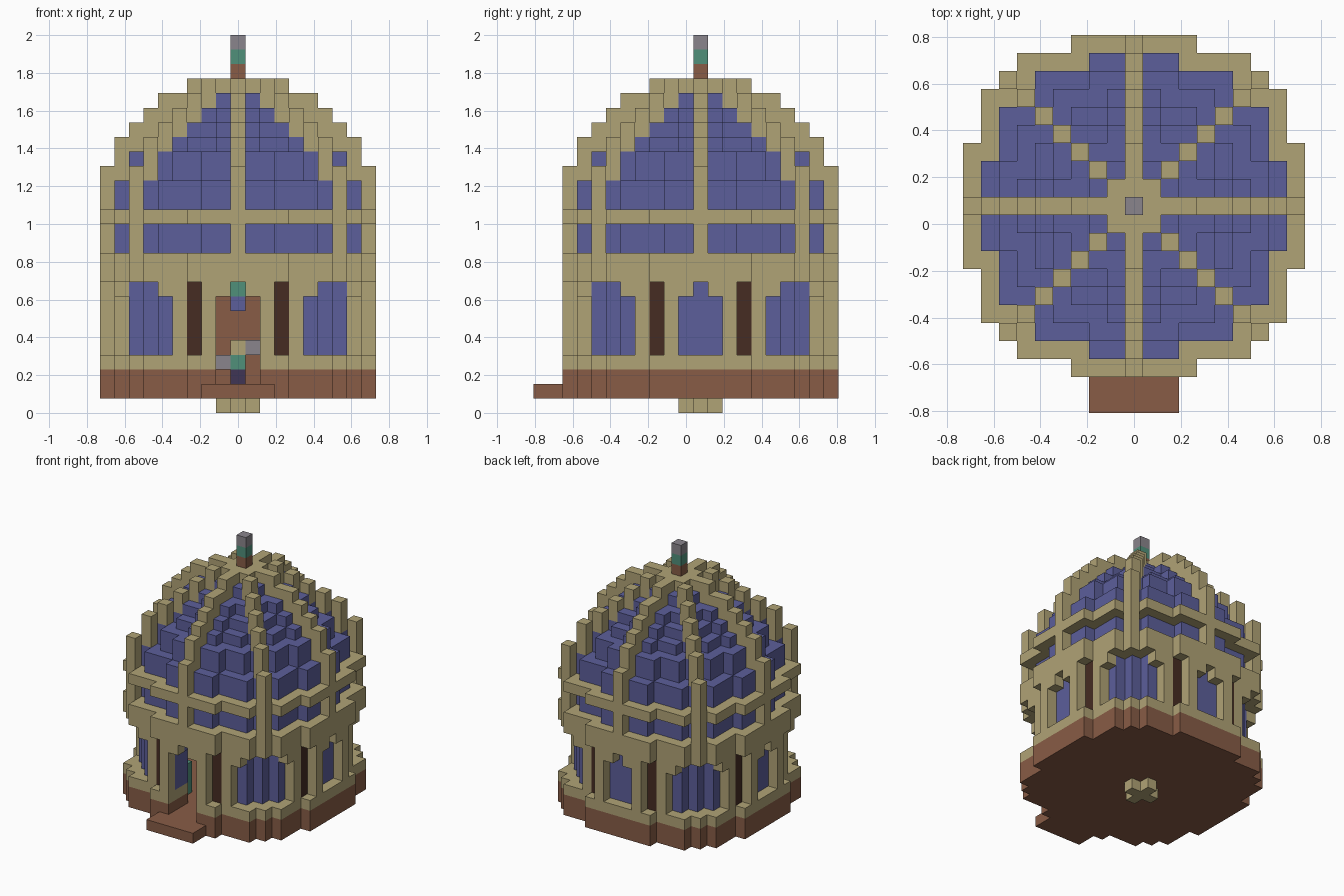
import bpy, bmesh, math
from mathutils import Vector

cube = bpy.data.objects.get("Cube")
if cube:
    bpy.data.objects.remove(cube)

U = 2 / 26          # edge of one block
grid = {}           # block position -> part name


def material(name, rgb):
    m = bpy.data.materials.new(name)
    m.use_nodes = True
    m.diffuse_color = (*rgb, 1)
    bsdf = m.node_tree.nodes["Principled BSDF"]
    bsdf.inputs["Base Color"].default_value = (*rgb, 1)
    bsdf.inputs["Roughness"].default_value = 0.9
    return m


stone = material("sandstone", (0.434, 0.366, 0.181))
glass = material("blue_glass", (0.107, 0.114, 0.328))
brick = material("brown_brick", (0.246, 0.107, 0.061))
dark = material("dark_wood", (0.061, 0.025, 0.016))
green = material("green", (0.08, 0.279, 0.195))
grey = material("grey", (0.254, 0.235, 0.262))
purple = material("dark_purple", (0.05, 0.035, 0.09))

PARTS = {
    "foot": stone, "base": brick, "front_step": brick, "wall": stone,
    "columns": stone, "window_glass": glass, "slit_windows": dark,
    "upper_band": stone, "dome_ribs": stone, "dome_glass": glass,
    "dome_cap": stone, "spire_base": brick, "spire_middle": green,
    "spire_tip": grey, "console": brick, "console_green": green,
    "console_grey": grey, "console_light": stone, "console_blue": glass,
    "console_purple": purple, "planter": green,
}


def disc(rows):
    """Round layer from the half depth of each row, counted from the middle."""
    return [(i, j) for i in range(1 - len(rows), len(rows))
            for j in range(-rows[abs(i)], rows[abs(i)] + 1)]


def circle(r):
    return disc([int(math.sqrt(r * r - i * i)) for i in range(int(r) + 1)])


def around(a, b):
    """All mirrored and swapped copies of one plan position."""
    return {(s * p, t * q) for p, q in ((a, b), (b, a))
            for s in (1, -1) for t in (1, -1)}


def fill(part, plan, k0, k1):
    for i, j in plan:
        for k in range(k0, k1):
            grid[i, j, k] = part


def carve(plan, k0, k1):
    for i, j in plan:
        for k in range(k0, k1):
            grid.pop((i, j, k), None)


outer = disc([9, 9, 9, 9, 8, 8, 8, 7, 6, 3])
inner = disc([8, 8, 8, 7, 7, 7, 6, 5, 2])
box = [(i, j) for i in (-1, 0, 1) for j in (-1, 0, 1)]

# Foot, base and step
fill("foot", [p for p in box if 0 in p], 0, 1)
fill("base", outer, 1, 3)
fill("front_step", [(i, j) for i in range(-2, 3) for j in (-11, -10)], 1, 2)

# Wall with sill, windows and columns
fill("wall", outer, 3, 4)
fill("window_glass", inner, 4, 9)
fill("slit_windows", around(3, 8), 4, 9)
fill("columns", around(2, 9) | around(4, 8), 4, 9)
fill("columns", around(1, 9) | around(5, 8), 8, 9)
fill("wall", outer, 9, 11)

# Ribs over the dome: four straight and four diagonal
rib_top = [23, 23, 23, 23, 22, 22, 21, 20, 19, 17, 17]
for i in range(1, 10):
    fill("dome_ribs", around(i, 0), 11, rib_top[i])
    if i < 8:
        fill("dome_ribs", around(i, i), 11, rib_top[round(i * math.sqrt(2))])
fill("dome_cap", box, 22, 23)

# Glass dome in shrinking layers, and the stone band around it
fill("dome_glass", inner, 11, 16)
fill("upper_band", outer, 13, 14)
fill("dome_glass", circle(7.5), 16, 18)
for k, r in enumerate((6.3, 5.2, 4.2, 2.5), 18):
    fill("dome_glass", circle(r), k, k + 1)

# Spire
for k, part in enumerate(("spire_base", "spire_middle", "spire_tip"), 23):
    fill(part, [(0, 0)], k, k + 1)

# Room and doorway
carve(circle(7.2), 2, 9)
doorway = [(i, j) for i in (-1, 0, 1) for j in (-9, -8, -7)]
carve(doorway, 2, 8)
carve([p for p in doorway if p[0] == 0], 8, 9)

# Console inside the room
fill("console", box, 2, 8)
for part, i, k in (("console_purple", 0, 2), ("console_green", 0, 3),
                   ("console_light", 0, 4), ("console_grey", -1, 3),
                   ("console_grey", 1, 4), ("console_blue", 0, 7),
                   ("console_green", 0, 8)):
    fill(part, [(i, -2)], k, k + 1)
fill("planter", [(-3, -5)], 2, 5)

# Turn every part into a mesh of its exposed block faces
AXES = [Vector((1, 0, 0)), Vector((0, 1, 0)), Vector((0, 0, 1))]


def build(part, mat):
    bm = bmesh.new()
    for cell in [c for c, p in grid.items() if p == part]:
        centre = Vector(cell) + Vector((0, 1, 0.5))
        for a in range(3):
            for s in (1, -1):
                n = AXES[a] * s
                if tuple(int(c + d) for c, d in zip(cell, n)) in grid:
                    continue
                u = AXES[(a + 1) % 3]
                v = n.cross(u)
                corners = (-u - v, u - v, u + v, v - u)
                bm.faces.new([bm.verts.new((centre + (n + c) / 2) * U)
                              for c in corners])
    bmesh.ops.remove_doubles(bm, verts=bm.verts, dist=U / 100)
    mesh = bpy.data.meshes.new(part)
    bm.to_mesh(mesh)
    bm.free()
    mesh.materials.append(mat)
    bpy.context.collection.objects.link(bpy.data.objects.new(part, mesh))


for part, mat in PARTS.items():
    build(part, mat)
